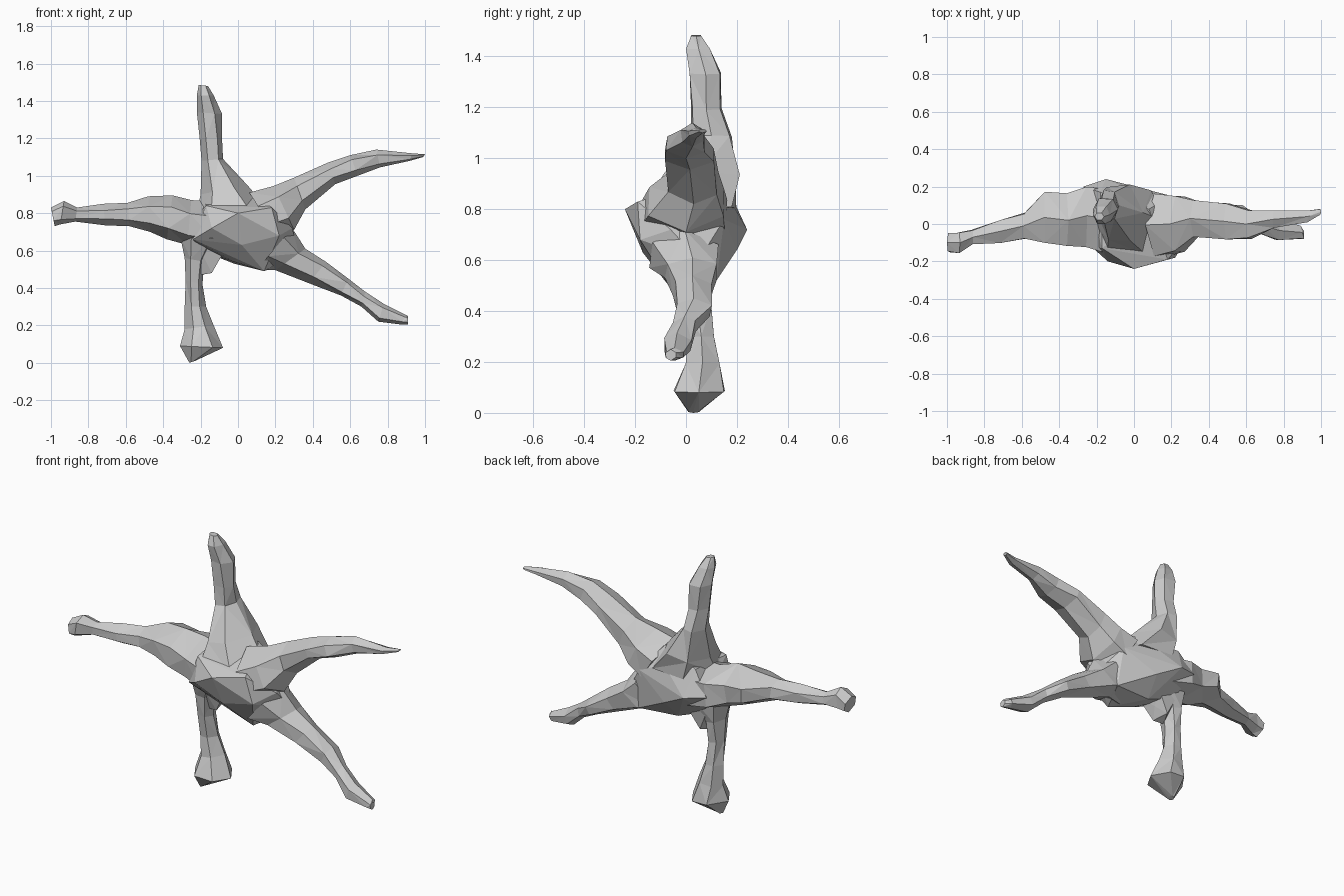
import bpy, bmesh, math, random
from mathutils import Vector

random.seed(4)


def finish(name, bm):
    bmesh.ops.recalc_face_normals(bm, faces=bm.faces)
    me = bpy.data.meshes.new(name)
    bm.to_mesh(me)
    bm.free()
    ob = bpy.data.objects.new(name, me)
    bpy.context.collection.objects.link(ob)
    return ob


def limb(name, sections, sides=6):
    """Faceted loft. Section = (x, z) of one edge, (x, z) of the other, y min, y max."""
    bm = bmesh.new()
    rings = []
    for i, (ax, az, bx, bz, y0, y1) in enumerate(sections):
        mid = Vector(((ax + bx) / 2, (y0 + y1) / 2, (az + bz) / 2))
        u = Vector(((bx - ax) / 2, 0, (bz - az) / 2))
        v = Vector((0, (y1 - y0) / 2 / 0.9, 0))
        ring = []
        for k in range(sides):
            a = math.tau * k / sides + random.uniform(-0.15, 0.15) * (k % 3 > 0)
            ring.append(bm.verts.new(mid + u * math.cos(a) + v * math.sin(a)))
        rings.append(ring)
    for i, (r, s) in enumerate(zip(rings, rings[1:])):
        for k in range(sides):
            j = (k + 1) % sides
            if (i + k) % 2:
                bm.faces.new((r[k], r[j], s[j]))
                bm.faces.new((r[k], s[j], s[k]))
            else:
                bm.faces.new((r[k], r[j], s[k]))
                bm.faces.new((r[j], s[j], s[k]))
    bm.faces.new(rings[0])
    bm.faces.new(rings[-1])
    return finish(name, bm)


def hull(name, points):
    bm = bmesh.new()
    for p in points:
        bm.verts.new(p)
    res = bmesh.ops.convex_hull(bm, input=bm.verts)
    loose = [g for g in res["geom_interior"] if isinstance(g, bmesh.types.BMVert)]
    bmesh.ops.delete(bm, geom=loose, context='VERTS')
    return finish(name, bm)


# Central body
hull("body", [
    (0.00, -0.24, 0.80), (-0.14, -0.20, 0.72), (0.18, -0.19, 0.83), (0.22, -0.18, 0.68),
    (-0.24, -0.11, 0.66), (0.02, -0.17, 0.63), (0.14, -0.06, 0.49), (-0.02, -0.04, 0.54),
    (-0.17, -0.13, 0.84), (0.29, -0.06, 0.72), (0.32, 0.05, 0.60), (0.22, 0.12, 0.52),
    (-0.15, 0.24, 0.72), (0.00, 0.20, 0.64), (-0.27, 0.20, 0.74), (0.20, 0.15, 0.76),
    (0.08, 0.08, 0.91), (-0.18, 0.17, 0.87), (-0.20, 0.10, 0.60), (-0.02, 0.10, 0.53),
    (0.02, 0.17, 0.84)])

# Small lump under the belly
hull("belly_lump", [
    (-0.20, 0.02, 0.47), (-0.14, 0.00, 0.48), (-0.11, 0.05, 0.54), (-0.16, 0.10, 0.49),
    (-0.22, -0.04, 0.64), (-0.06, -0.04, 0.62), (-0.08, 0.12, 0.62), (-0.22, 0.12, 0.62)])

# Upright arm, flaring into the body
limb("upper_arm", [
    (-0.22, 0.80, 0.17, 0.81, -0.17, 0.20),
    (-0.20, 0.90, 0.05, 0.95, -0.09, 0.21),
    (-0.195, 1.08, -0.08, 1.09, 0.02, 0.18),
    (-0.205, 1.20, -0.085, 1.19, 0.02, 0.14),
    (-0.22, 1.34, -0.085, 1.33, 0.015, 0.14),
    (-0.22, 1.43, -0.13, 1.43, 0.00, 0.10),
    (-0.21, 1.485, -0.16, 1.48, 0.02, 0.06)])

# Long arm reaching up to the right
limb("right_upper_arm", [
    (0.06, 0.91, 0.22, 0.66, -0.17, 0.16),
    (0.19, 0.945, 0.30, 0.71, -0.15, 0.15),
    (0.30, 0.99, 0.36, 0.82, -0.07, 0.13),
    (0.48, 1.07, 0.52, 0.955, -0.08, 0.11),
    (0.60, 1.11, 0.64, 1.00, -0.08, 0.08),
    (0.74, 1.14, 0.76, 1.045, -0.02, 0.07),
    (0.93, 1.12, 0.92, 1.08, 0.01, 0.07),
    (1.00, 1.115, 0.99, 1.10, 0.05, 0.08)])

# Leg stretching down to the right
limb("right_leg", [
    (0.29, 0.72, 0.10, 0.50, -0.14, 0.13),
    (0.36, 0.61, 0.20, 0.495, -0.08, 0.13),
    (0.47, 0.54, 0.38, 0.425, -0.05, 0.10),
    (0.59, 0.45, 0.55, 0.36, -0.04, 0.10),
    (0.68, 0.38, 0.66, 0.30, -0.05, 0.04),
    (0.78, 0.315, 0.75, 0.22, -0.09, 0.02),
    (0.90, 0.255, 0.87, 0.205, -0.08, -0.01),
    (0.91, 0.25, 0.91, 0.205, -0.08, -0.04)])

# Standing leg with a wide, pointed foot
limb("lower_leg", [
    (-0.31, 0.68, -0.10, 0.66, -0.08, 0.14),
    (-0.285, 0.56, -0.18, 0.54, -0.03, 0.11),
    (-0.28, 0.44, -0.19, 0.42, -0.01, 0.10),
    (-0.285, 0.30, -0.17, 0.30, 0.01, 0.11),
    (-0.285, 0.18, -0.13, 0.20, 0.00, 0.13),
    (-0.31, 0.09, -0.08, 0.08, -0.05, 0.15),
    (-0.26, 0.00, -0.23, 0.01, 0.01, 0.05)])

# Arm reaching left, ending in a knob
limb("left_arm", [
    (-0.12, 0.86, -0.14, 0.60, -0.16, 0.20),
    (-0.25, 0.87, -0.27, 0.63, -0.12, 0.21),
    (-0.35, 0.895, -0.38, 0.66, -0.12, 0.16),
    (-0.48, 0.89, -0.47, 0.70, -0.10, 0.17),
    (-0.59, 0.855, -0.58, 0.73, -0.08, 0.06),
    (-0.72, 0.85, -0.71, 0.735, -0.10, 0.02),
    (-0.86, 0.83, -0.87, 0.755, -0.11, -0.03),
    (-0.93, 0.865, -0.95, 0.74, -0.16, -0.04),
    (-1.00, 0.83, -0.98, 0.73, -0.15, -0.05)])
